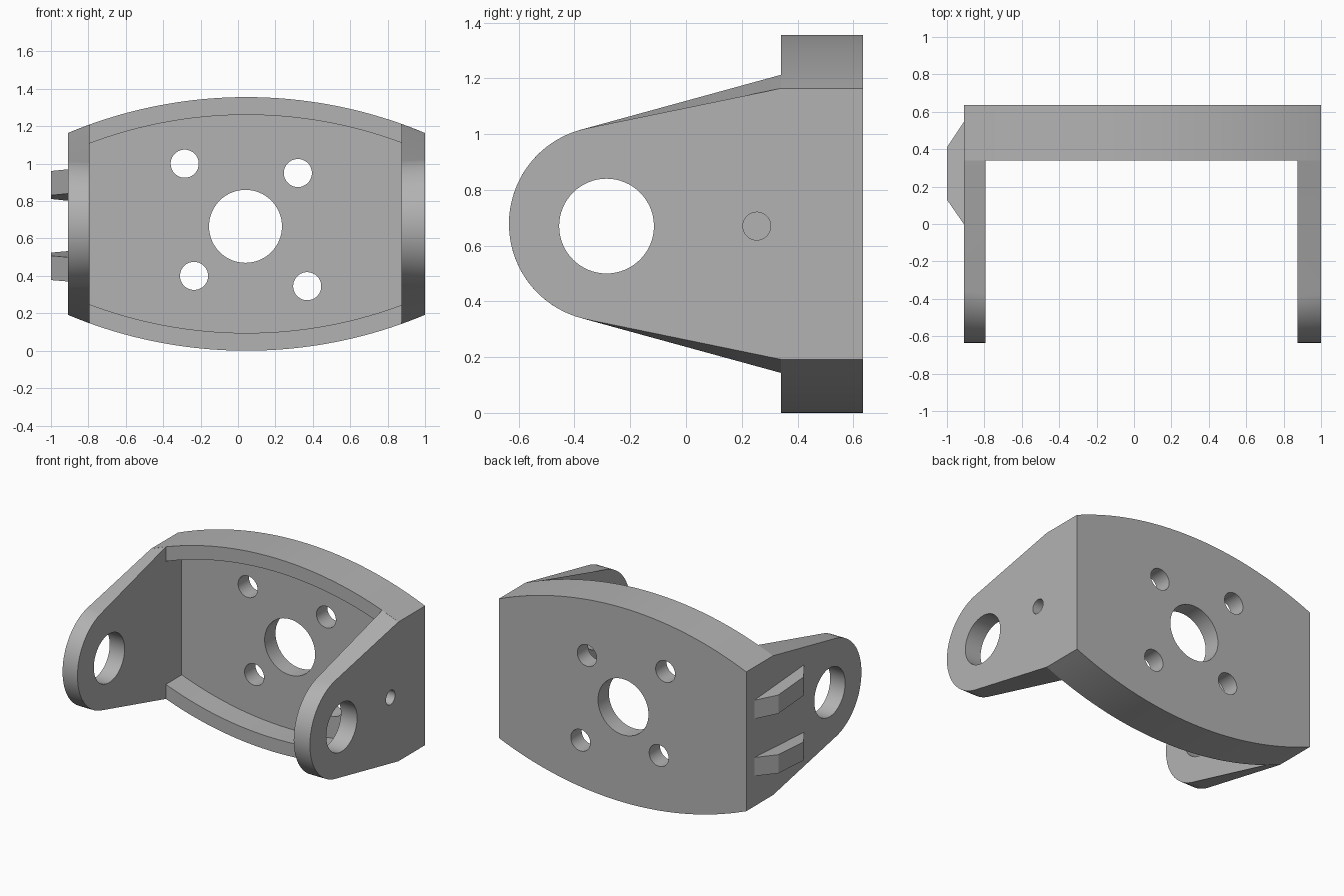
import bpy, bmesh, math
from mathutils import Matrix, Vector

cube = bpy.data.objects.get("Cube")
if cube:
    bpy.data.objects.remove(cube, do_unlink=True)

# Single grey finish
grey = bpy.data.materials.new("plain grey")
grey.use_nodes = True
COLOUR = (0.45, 0.45, 0.45, 1)
grey.diffuse_color = COLOUR
grey.node_tree.nodes["Principled BSDF"].inputs["Base Color"].default_value = COLOUR

# Main dimensions
X0, X1 = -0.91, 1.0          # outer faces of the arms
IN0, IN1 = -0.795, 0.875     # inner faces of the arms
MID_X, MID_Z = (X0 + X1) / 2, 0.678
Y_FRONT, Y_WEB, Y_BACK = 0.34, 0.515, 0.635
HALF_H, SIDE_H, LIP = 0.678, 0.486, 0.095
HALF_W = (X1 - X0) / 2
SAG = HALF_H - SIDE_H
RADIUS = (HALF_W ** 2 + SAG ** 2) / (2 * SAG)


def loft(name, loop_a, loop_b):
    """Solid between two matching loops of points."""
    bm = bmesh.new()
    a = [bm.verts.new(p) for p in loop_a]
    b = [bm.verts.new(p) for p in loop_b]
    bm.faces.new(a)
    bm.faces.new(b[::-1])
    for i in range(len(a)):
        j = (i + 1) % len(a)
        bm.faces.new((a[j], a[i], b[i], b[j]))
    bmesh.ops.recalc_face_normals(bm, faces=bm.faces)
    mesh = bpy.data.meshes.new(name)
    bm.to_mesh(mesh)
    bm.free()
    mesh.materials.append(grey)
    obj = bpy.data.objects.new(name, mesh)
    bpy.context.collection.objects.link(obj)
    return obj


def bore(centre, radius, axis, length, sides=64):
    """Cylindrical cutter along an axis."""
    turn = Vector((0, 0, 1)).rotation_difference(Vector(axis)).to_matrix().to_4x4()
    ring = [(radius * math.cos(t), radius * math.sin(t))
            for t in (math.tau * i / sides for i in range(sides))]
    place = Matrix.Translation(centre) @ turn
    ends = [[place @ Vector((u, v, s * length / 2)) for u, v in ring] for s in (-1, 1)]
    return loft("cutter", *ends)


def cut(obj, cutters):
    for c in cutters:
        c.hide_render = True
        mod = obj.modifiers.new("cut", 'BOOLEAN')
        mod.operation, mod.solver, mod.object = 'DIFFERENCE', 'EXACT', c
    graph = bpy.context.evaluated_depsgraph_get()
    mesh = bpy.data.meshes.new_from_object(obj.evaluated_get(graph))
    obj.modifiers.clear()
    obj.data = mesh
    for c in cutters:
        bpy.data.objects.remove(c, do_unlink=True)


def bowed(x, inset=0):
    """Half height of the bowed outline at x."""
    r = RADIUS - inset
    return HALF_H - RADIUS + math.sqrt(r * r - (x - MID_X) ** 2)


def barrel(name, xa, xb, ya, yb, inset=0, steps=40):
    xs = [xa + (xb - xa) * i / steps for i in range(steps + 1)]
    outline = [(x, MID_Z + bowed(x, inset)) for x in xs]
    outline += [(x, MID_Z - bowed(x, inset)) for x in reversed(xs)]
    return loft(name, *[[(x, y, z) for x, z in outline] for y in (ya, yb)])


# Back plate with bowed lips, a central bore and four bolt holes
plate = barrel("back_plate", X0, X1, Y_FRONT, Y_BACK)
holes = [(0.04, 0.665, 0.195), (-0.285, 1.0, 0.075), (0.32, 0.95, 0.075),
         (-0.235, 0.4, 0.075), (0.37, 0.345, 0.075)]
cut(plate, [barrel("cutter", IN0, IN1, 0.2, Y_WEB, LIP)]
    + [bore((x, Y_BACK, z), r, (0, 1, 0), 0.5) for x, z, r in holes])


# Side arms: round eye joined by tangent lines to the plate
EYE_Y, EYE_R = -0.285, 0.35


def arm_loop(x, steps=48):
    h, d = bowed(x), Y_FRONT - EYE_Y
    start = math.atan2(h, d) + math.acos(EYE_R / math.hypot(h, d))
    loop = [(x, Y_FRONT, MID_Z + h)]
    for i in range(steps + 1):
        t = start + (math.tau - 2 * start) * i / steps
        loop.append((x, EYE_Y + EYE_R * math.cos(t), MID_Z + EYE_R * math.sin(t)))
    return loop + [(x, Y_FRONT, MID_Z - h)]


parts = [plate]
for name, xa, xb in (("left_arm", IN1, X1), ("right_arm", X0, IN0)):
    arm = loft(name, arm_loop(xa), arm_loop(xb))
    mid = (xa + xb) / 2
    cutters = [bore((mid, EYE_Y, 0.67), 0.17, (1, 0, 0), 0.5)]
    if name == "left_arm":
        cutters.append(bore((mid, 0.254, 0.67), 0.05, (1, 0, 0), 0.5, 32))
    cut(arm, cutters)
    parts.append(arm)

# Two slanted ribs on the outside of the right arm
RIB = [(X0, 0.0), (-1.0, 0.13), (-1.0, 0.41), (X0, 0.545)]
for name, z, slope in (("upper_rib", 0.84, -0.07), ("lower_rib", 0.37, 0.06)):
    parts.append(loft(name, *[[(x, y, z + slope * y + up) for x, y in RIB]
                              for up in (0, 0.13)]))

# Smooth the round walls, keep the corners crisp
bpy.ops.object.select_all(action='DESELECT')
for part in parts:
    part.select_set(True)
bpy.context.view_layer.objects.active = plate
bpy.ops.object.shade_smooth_by_angle(angle=math.radians(25))
